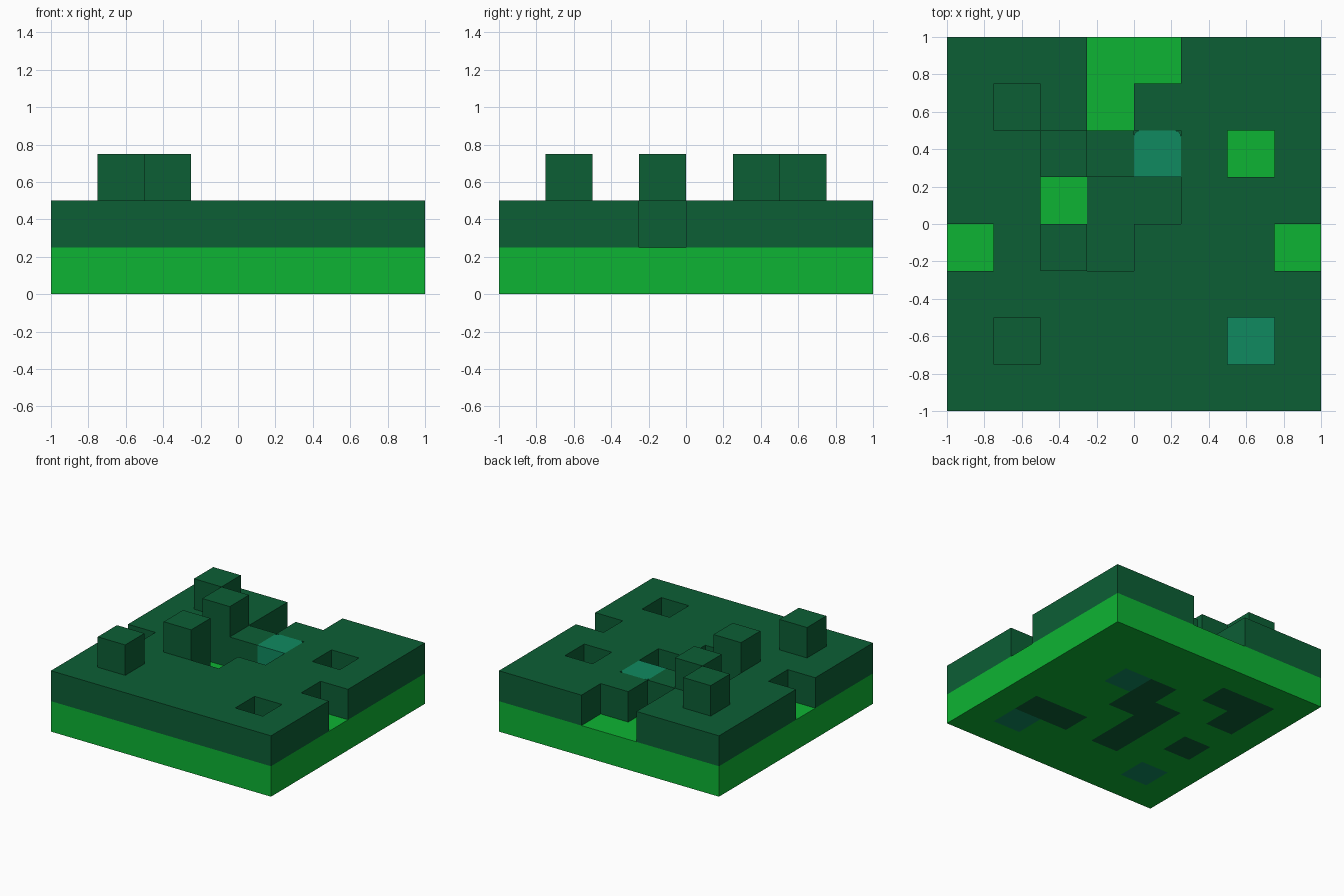
import bpy
import bmesh

CELL = 0.25

cube = bpy.data.objects.get("Cube")
if cube:
    bpy.data.objects.remove(cube, do_unlink=True)


def material(name, rgb):
    mat = bpy.data.materials.new(name)
    mat.use_nodes = True
    color = (*rgb, 1.0)
    mat.diffuse_color = color
    mat.node_tree.nodes["Principled BSDF"].inputs["Base Color"].default_value = color
    return mat


MATERIALS = {
    "L": material("bright_green", (0.004, 0.456, 0.033)),
    "D": material("dark_green", (0.0037, 0.114, 0.0356)),
    "T": material("teal", (0.0052, 0.254, 0.117)),
}
KEYS = list(MATERIALS)


def finish(name, bm):
    bmesh.ops.recalc_face_normals(bm, faces=bm.faces)
    mesh = bpy.data.meshes.new(name)
    for mat in MATERIALS.values():
        mesh.materials.append(mat)
    obj = bpy.data.objects.new(name, mesh)
    bpy.context.collection.objects.link(obj)
    return obj, mesh


def cell_at(co):
    """Row and column of the tile containing a point."""
    return int((1 - co.y) / CELL), int((co.x + 1) / CELL)


def layer(name, rows, z):
    """One tile-thick slab; rows run back to front, '.' is a gap."""
    bm = bmesh.new()
    for r, row in enumerate(rows):
        for c, key in enumerate(row):
            if key != ".":
                x, y = -1 + c * CELL, 1 - r * CELL
                corners = ((x, y), (x, y - CELL), (x + CELL, y - CELL), (x + CELL, y))
                bm.faces.new([bm.verts.new((*p, z)) for p in corners])
    bmesh.ops.remove_doubles(bm, verts=bm.verts, dist=0.001)
    grown = bmesh.ops.extrude_face_region(bm, geom=bm.faces[:], use_keep_orig=True)
    top = [v for v in grown["geom"] if isinstance(v, bmesh.types.BMVert)]
    bmesh.ops.translate(bm, verts=top, vec=(0, 0, CELL))
    obj, mesh = finish(name, bm)
    # each face takes the colour of the tile just behind it
    for face in bm.faces:
        r, c = cell_at(face.calc_center_median() - face.normal * 0.01)
        face.material_index = KEYS.index(rows[r][c])
    bm.to_mesh(mesh)
    bm.free()
    return obj


def block(name, row, col, z, key, rounded=False):
    """Single tile cube, optionally with rounded rear vertical edges."""
    bm = bmesh.new()
    bmesh.ops.create_cube(bm, size=CELL)
    if rounded:
        rear = [e for e in bm.edges
                if all(v.co.y > 0 for v in e.verts)
                and e.verts[0].co.x == e.verts[1].co.x]
        bmesh.ops.bevel(bm, geom=rear, offset=0.03, segments=3,
                        profile=0.5, affect="EDGES")
    center = (-1 + (col + 0.5) * CELL, 1 - (row + 0.5) * CELL, z + CELL / 2)
    bmesh.ops.translate(bm, verts=bm.verts, vec=center)
    obj, mesh = finish(name, bm)
    for face in bm.faces:
        face.material_index = KEYS.index(key)
    bm.to_mesh(mesh)
    bm.free()
    return obj


# Ground slab
layer("ground_layer", [
    "LLLLLLLL",
    "LDDLLLLL",
    "LDLLDTLL",
    "LLLDDLLL",
    "LDLDLLLL",
    "LLLDLDDL",
    "LTLLLLTL",
    "LLLLLLLL",
], 0)

# Upper slab with notches and pits
layer("upper_layer", [
    "DDD..DDD",
    "DDD.DDDD",
    "DDDD.D.D",
    "DD...DDD",
    ".DD.DDD.",
    "DDDDDDDD",
    "DDDDDD.D",
    "DDDDDDDD",
], CELL)

# Pool block filling one pit
block("pool_block", 2, 4, CELL, "T", rounded=True)

# Raised blocks on top
for i, (row, col) in enumerate([(1, 1), (2, 2), (4, 2), (6, 1)], 1):
    block(f"raised_block_{i}", row, col, 2 * CELL, "D")
